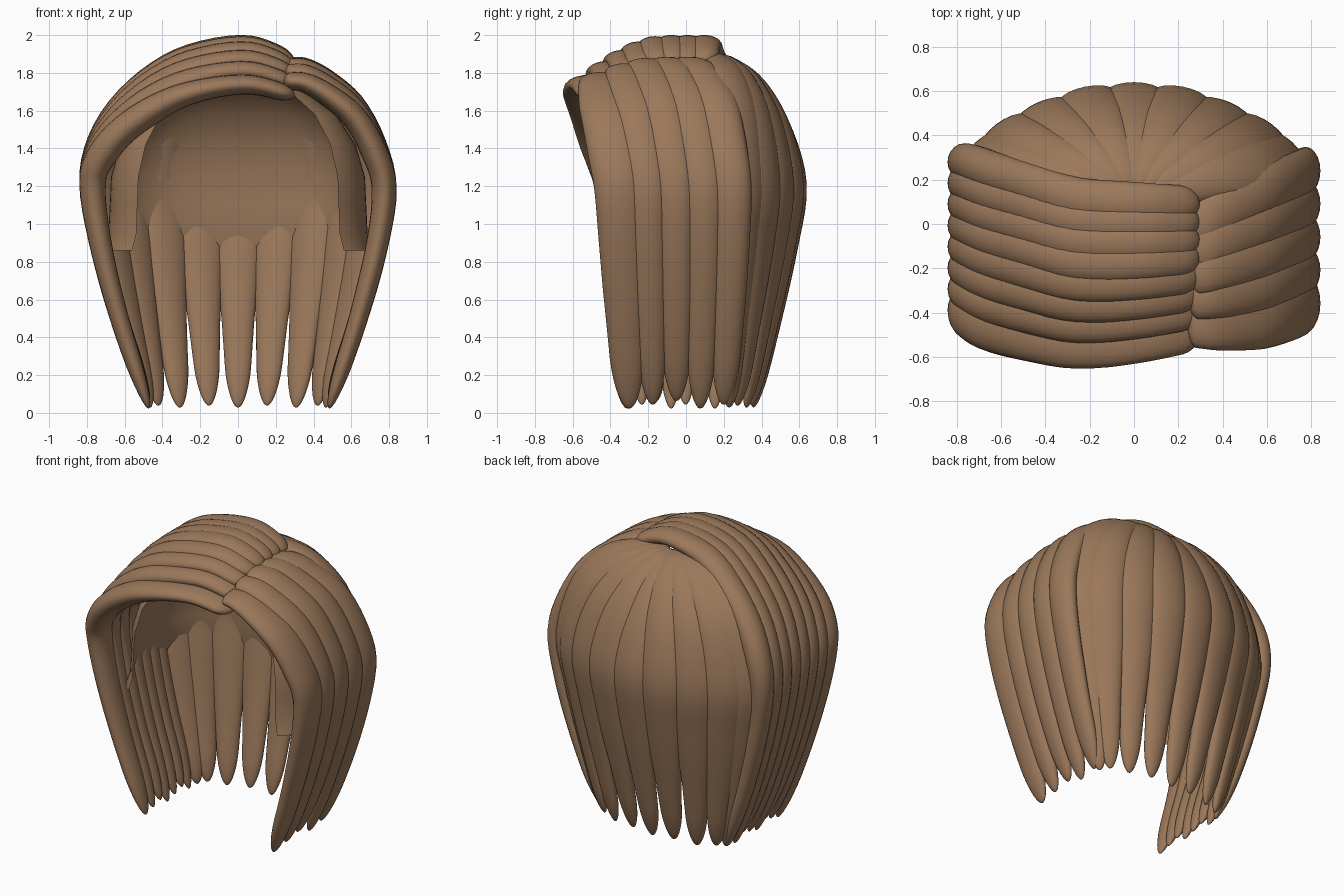
import bpy
import math
from mathutils import Vector

if "Cube" in bpy.data.objects:
    bpy.data.objects.remove(bpy.data.objects["Cube"])

hair = bpy.data.materials.new("warm_brown_hair")
hair.use_nodes = True
COLOUR = (0.33, 0.19, 0.105, 1)
hair.diffuse_color = COLOUR
hair.node_tree.nodes["Principled BSDF"].inputs["Base Color"].default_value = COLOUR


def lerp(a, b, t):
    return a + (b - a) * t


def spline(pts, s):
    """Catmull-Rom point at s in 0..1."""
    f = s * (len(pts) - 1)
    i = min(int(f), len(pts) - 2)
    t = f - i
    b, c = pts[i], pts[i + 1]
    a = pts[i - 1] if i else b * 2 - c
    d = pts[i + 2] if i + 2 < len(pts) else c * 2 - b
    return 0.5 * (b * 2 + (c - a) * t + (a * 2 - b * 5 + c * 4 - d) * t * t
                  + (b * 3 - a - c * 3 + d) * t ** 3)


def ramp(values, s):
    f = s * (len(values) - 1)
    i = min(int(f), len(values) - 2)
    return lerp(values[i], values[i + 1], f - i)


def make_object(name, verts, faces):
    mesh = bpy.data.meshes.new(name)
    mesh.from_pydata(verts, [], faces)
    mesh.materials.append(hair)
    for p in mesh.polygons:
        p.use_smooth = True
    obj = bpy.data.objects.new(name, mesh)
    bpy.context.collection.objects.link(obj)
    return obj


def lock(name, path, across, widths, thick):
    """Swept hair lock; the path runs along its outer ridge."""
    rows, sides = 48, 20
    verts = []
    for k in range(rows + 1):
        s = (1 - math.cos(math.pi * k / rows)) / 2
        p = spline(path, s)
        tan = (spline(path, min(s + 0.01, 1)) - spline(path, max(s - 0.01, 0))).normalized()
        out = tan.cross(across).normalized()
        if out.dot(p - Vector((0, 0, 0.9 if p.z > 1.2 else p.z))) < 0:
            out = -out
        wide = out.cross(tan).normalized()
        # rounded root and tip
        end = max(0, (s - 0.93) / 0.07, (0.04 - s) / 0.04)
        cap = max(math.sqrt(max(0, 1 - end * end)), 0.02)
        w, th = ramp(widths, s) * cap, ramp(thick, s)
        centre = p - out * th
        for j in range(sides):
            a = 2 * math.pi * j / sides
            verts.append(centre + wide * math.cos(a) * w + out * math.sin(a) * th * cap)
    faces = [(r * sides + j, r * sides + (j + 1) % sides,
              (r + 1) * sides + (j + 1) % sides, (r + 1) * sides + j)
             for r in range(rows) for j in range(sides)]
    faces.append(tuple(range(sides))[::-1])
    faces.append(tuple(range(rows * sides, (rows + 1) * sides)))
    obj = make_object(name, verts, faces)
    # consistent outward faces
    if sum(f.normal.dot(f.center - spline(path, 0.5)) for f in obj.data.polygons) < 0:
        obj.data.flip_normals()


def side_locks(name, count, profile, front, back, widths, thick, first, drop):
    """Row of locks falling from the parting; front/back give depth along the fall."""
    for i in range(count):
        u = i / (count - 1)
        depths = [lerp(a, b, u) for a, b in zip(front, back)]
        # the crown line sinks towards the fringe
        height = 0.8 - drop * max(0, -0.12 - depths[1]) ** 1.7
        path = []
        for k, (x, z) in enumerate(profile):
            y = ramp(depths, k / (len(profile) - 1))
            if z > 1.2:
                z = 1.2 + (z - 1.2) * height / 0.8
            if k == len(profile) - 1:
                z += 0.02 * (i % 3)
            path.append(Vector((x, y, z)))
        scale = first if i == 0 else 1
        lock(f"{name}_{i + 1}", path, Vector((0, 1, 0)), [w * scale for w in widths], thick)


# Long sweep over the right side, from the off-centre parting
right_profile = [(0.31, 1.91), (0.05, 2.0), (-0.27, 1.95), (-0.51, 1.82), (-0.7, 1.63),
                 (-0.81, 1.42), (-0.84, 1.2), (-0.79, 0.9), (-0.68, 0.5), (-0.51, 0.01)]
side_locks("right_lock", 8, right_profile,
           [-0.47, -0.54, -0.48, -0.4, -0.36, -0.31],
           [0.09, 0.1, 0.22, 0.29, 0.26, 0.23],
           [0.08, 0.095, 0.095, 0.09, 0.08, 0.07, 0.055],
           [0.045, 0.055, 0.075, 0.08, 0.07, 0.055, 0.04], 1.25, 0.92)

# Shorter sweep over the left side
left_profile = [(0.24, 1.88), (0.36, 1.88), (0.5, 1.81), (0.66, 1.67), (0.78, 1.45),
                (0.84, 1.2), (0.8, 0.9), (0.69, 0.5), (0.52, 0.01)]
side_locks("left_lock", 5, left_profile,
           [-0.44, -0.44, -0.41, -0.36, -0.34, -0.3],
           [-0.02, 0.06, 0.17, 0.24, 0.24, 0.2],
           [0.095, 0.11, 0.12, 0.115, 0.105, 0.09, 0.065],
           [0.045, 0.055, 0.065, 0.07, 0.065, 0.055, 0.04], 1.2, 0.65)

# Back locks fanning out of the crown
BACK = [(0, 0.64, 0, 0.39), (0.22, 0.62, 0.16, 0.38), (0.43, 0.55, 0.32, 0.35),
        (0.62, 0.45, 0.44, 0.3), (0.74, 0.34, 0.49, 0.25)]
FALL = [(0.05, 1.9, 0), (0.3, 1.87, 0.04), (0.6, 1.74, 0.1), (0.86, 1.5, 0.12), (1, 1.2, 0)]
crown = Vector((0, 0.1, 0))
for i, (mx, my, tx, ty) in enumerate(BACK):
    for side in ((1, -1) if mx else (1,)):
        mid, tip = Vector((mx * side, my, 0)), Vector((tx * side, ty, 0))
        path = [crown.lerp(mid, f) + Vector((0, 0, z + lift * mx)) for f, z, lift in FALL]
        path += [mid.lerp(tip, f) + Vector((0, 0, z))
                 for f, z in ((0.2, 0.86), (0.56, 0.46), (1, 0.02 + 0.01 * (i % 2)))]
        angle = math.atan2(mx * side * 0.55, my)
        across = Vector((math.cos(angle), -math.sin(angle), 0))
        label = "middle" if not mx else "left" if side > 0 else "right"
        lock(f"back_lock_{label}_{i + 1}", path, across,
             [0.05, 0.09, 0.12, 0.14, 0.14, 0.125, 0.085, 0.055],
             [0.05, 0.06, 0.065, 0.065, 0.06, 0.055, 0.045, 0.035])

# Smooth lining inside the locks, open at the face
LINING = [(1.02, 0.86), (0.98, 0.95), (0.97, 1.1), (0.96, 1.25), (0.89, 1.42), (0.74, 1.58),
          (0.5, 1.7), (0.25, 1.76), (0.02, 1.78)]
cols = 48
verts, faces = [], []
for size, z in LINING:
    for j in range(cols + 1):
        a = lerp(-0.25 * math.pi, 1.25 * math.pi, j / cols)
        c, s = math.cos(a), math.sin(a)
        verts.append((0.7 * size * math.copysign(abs(c) ** 0.7, c),
                      0.5 * size * math.copysign(abs(s) ** 0.85, s), z))
for r in range(len(LINING) - 1):
    for j in range(cols):
        q = r * (cols + 1) + j
        faces.append((q, q + 1, q + cols + 2, q + cols + 1))
make_object("inner_lining", verts, faces)
